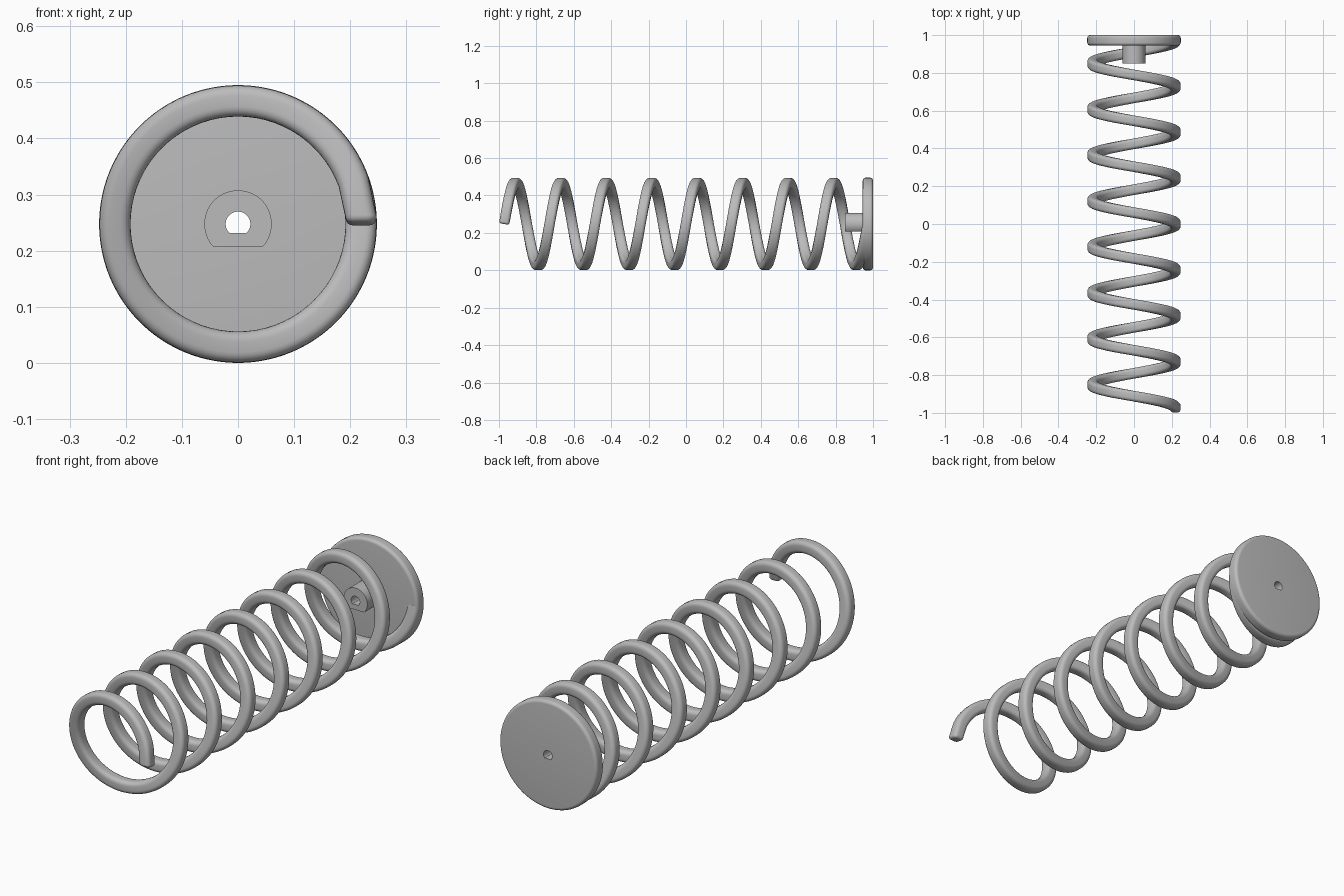
import bpy
import bmesh
from math import sin, cos, pi, radians
from mathutils import Vector

if "Cube" in bpy.data.objects:
    bpy.data.objects.remove(bpy.data.objects["Cube"], do_unlink=True)

AXIS_Z = 0.2475       # height of the long axis

steel = bpy.data.materials.new("grey steel")
steel.use_nodes = True
GREY = (0.5, 0.5, 0.5, 1)
steel.diffuse_color = GREY
steel.node_tree.nodes["Principled BSDF"].inputs["Base Color"].default_value = GREY


def loft(name, rings, closed=False):
    """Skin a list of equal rings; either join last to first or cap both ends."""
    bm = bmesh.new()
    loops = [[bm.verts.new(p) for p in ring] for ring in rings]
    pairs = list(zip(loops, loops[1:]))
    if closed:
        pairs.append((loops[-1], loops[0]))
    else:
        bm.faces.new(loops[0])
        bm.faces.new(loops[-1])
    for a, b in pairs:
        for i in range(len(a)):
            j = (i + 1) % len(a)
            bm.faces.new((a[i], a[j], b[j], b[i]))
    bmesh.ops.recalc_face_normals(bm, faces=bm.faces)
    mesh = bpy.data.meshes.new(name)
    bm.to_mesh(mesh)
    bm.free()
    mesh.materials.append(steel)
    obj = bpy.data.objects.new(name, mesh)
    bpy.context.collection.objects.link(obj)
    bpy.ops.object.select_all(action="DESELECT")
    obj.select_set(True)
    bpy.context.view_layer.objects.active = obj
    bpy.ops.object.shade_smooth_by_angle(angle=radians(30))
    return obj


def d_ring(r, y, flat=1.0, n=144):
    """Circle around the long axis, cut level at distance flat below it."""
    return [(r * cos(2 * pi * i / n), y, AXIS_Z + max(r * sin(2 * pi * i / n), -flat))
            for i in range(n)]


# Coil spring: rounded square wire on a helix
COIL_R, HALF, CORNER = 0.2193, 0.0277, 0.018
PITCH, START, TURNS, STEPS = 0.243, -0.9725, 8, 72


def wire_ring(angle, inset=0.0, shift=0.0):
    radial = Vector((cos(angle), 0, sin(angle)))
    tangent = Vector((-sin(angle) * COIL_R, PITCH / (2 * pi), cos(angle) * COIL_R)).normalized()
    side = tangent.cross(radial)
    centre = radial * COIL_R + Vector((0, START + PITCH * angle / (2 * pi), AXIS_Z)) + tangent * shift
    ring = []
    for quarter in range(4):
        mid = pi / 4 + quarter * pi / 2
        for k in range(6):
            t = quarter * pi / 2 + k * pi / 10
            u = (HALF - CORNER) * (1 if cos(mid) > 0 else -1) + (CORNER - inset) * cos(t)
            v = (HALF - CORNER) * (1 if sin(mid) > 0 else -1) + (CORNER - inset) * sin(t)
            ring.append(centre + radial * u + side * v)
    return ring


FILLET = 0.012
tip = [wire_ring(0, FILLET * (1 - sin(k * pi / 8)), FILLET * (1 - cos(k * pi / 8)))
       for k in range(4)]
body = [wire_ring(2 * pi * i / STEPS) for i in range(4, TURNS * STEPS + 1)]
# rounded free end, then the full wire
loft("coil_spring", tip + [wire_ring(0, 0, FILLET)] + body)

# End plate with rounded rim and a D-shaped through hole
PLATE_R, FRONT, BACK, RIM = 0.2475, 0.945, 1.0, 0.015
HOLE_R, HOLE_FLAT = 0.022, 0.016
rim = []
for y, start in ((FRONT + RIM, -pi / 2), (BACK - RIM, 0)):
    for k in range(7):
        t = start + k * pi / 12
        rim.append(d_ring(PLATE_R - RIM + RIM * cos(t), y + RIM * sin(t)))
loft("end_plate", [d_ring(HOLE_R, FRONT, HOLE_FLAT)] + rim
     + [d_ring(HOLE_R, BACK, HOLE_FLAT)], closed=True)

# Hub with a flat underside and the same hole
HUB_R, HUB_FLAT, HUB_FRONT = 0.06, 0.04, 0.85
loft("hub", [d_ring(HOLE_R, HUB_FRONT, HOLE_FLAT), d_ring(HUB_R, HUB_FRONT, HUB_FLAT),
             d_ring(HUB_R, FRONT, HUB_FLAT), d_ring(HOLE_R, FRONT, HOLE_FLAT)], closed=True)
